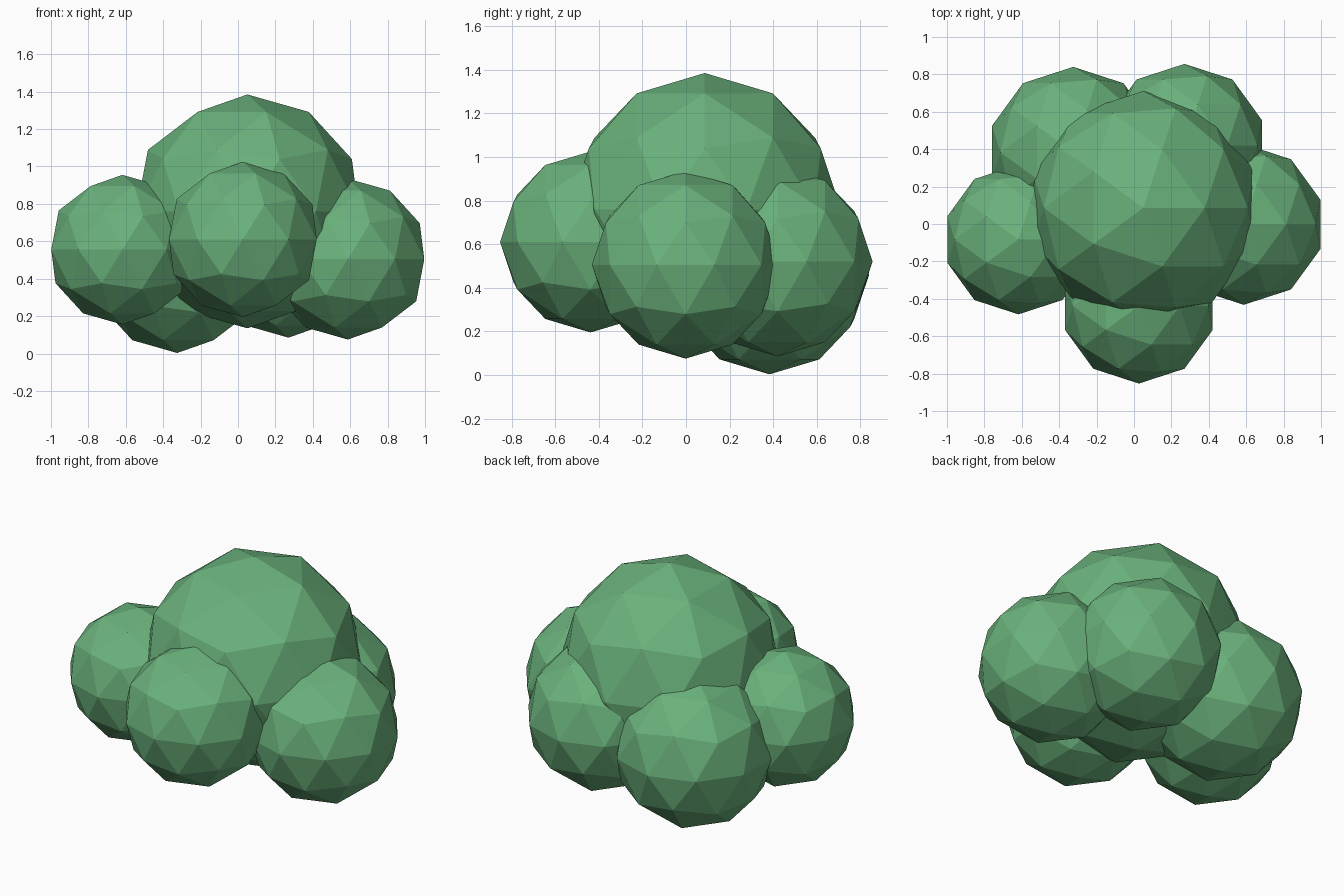
import bpy

if "Cube" in bpy.data.objects:
    bpy.data.objects.remove(bpy.data.objects["Cube"])

# Single leaf colour
green = bpy.data.materials.new("leaf_green")
green.diffuse_color = (0.145, 0.445, 0.2, 1.0)
green.use_nodes = True
green.node_tree.nodes["Principled BSDF"].inputs["Base Color"].default_value = green.diffuse_color


def leaf_clump(name, centre, radius):
    """Flat-shaded low-poly ball of foliage."""
    bpy.ops.mesh.primitive_ico_sphere_add(subdivisions=2, radius=radius, location=centre)
    obj = bpy.context.object
    obj.name = name
    obj.data.materials.append(green)
    bpy.ops.object.shade_flat()


# Large crown, ringed by five smaller clumps
for name, centre, radius in (
    ("crown_clump", (0.05, 0.086, 0.76), 0.625),
    ("front_clump", (0.026, -0.438, 0.61), 0.415),
    ("left_clump", (-0.618, -0.083, 0.555), 0.4),
    ("right_clump", (0.587, -0.002, 0.505), 0.43),
    ("back_left_clump", (-0.325, 0.383, 0.46), 0.457),
    ("back_right_clump", (0.27, 0.42, 0.521), 0.436),
):
    leaf_clump(name, centre, radius)
